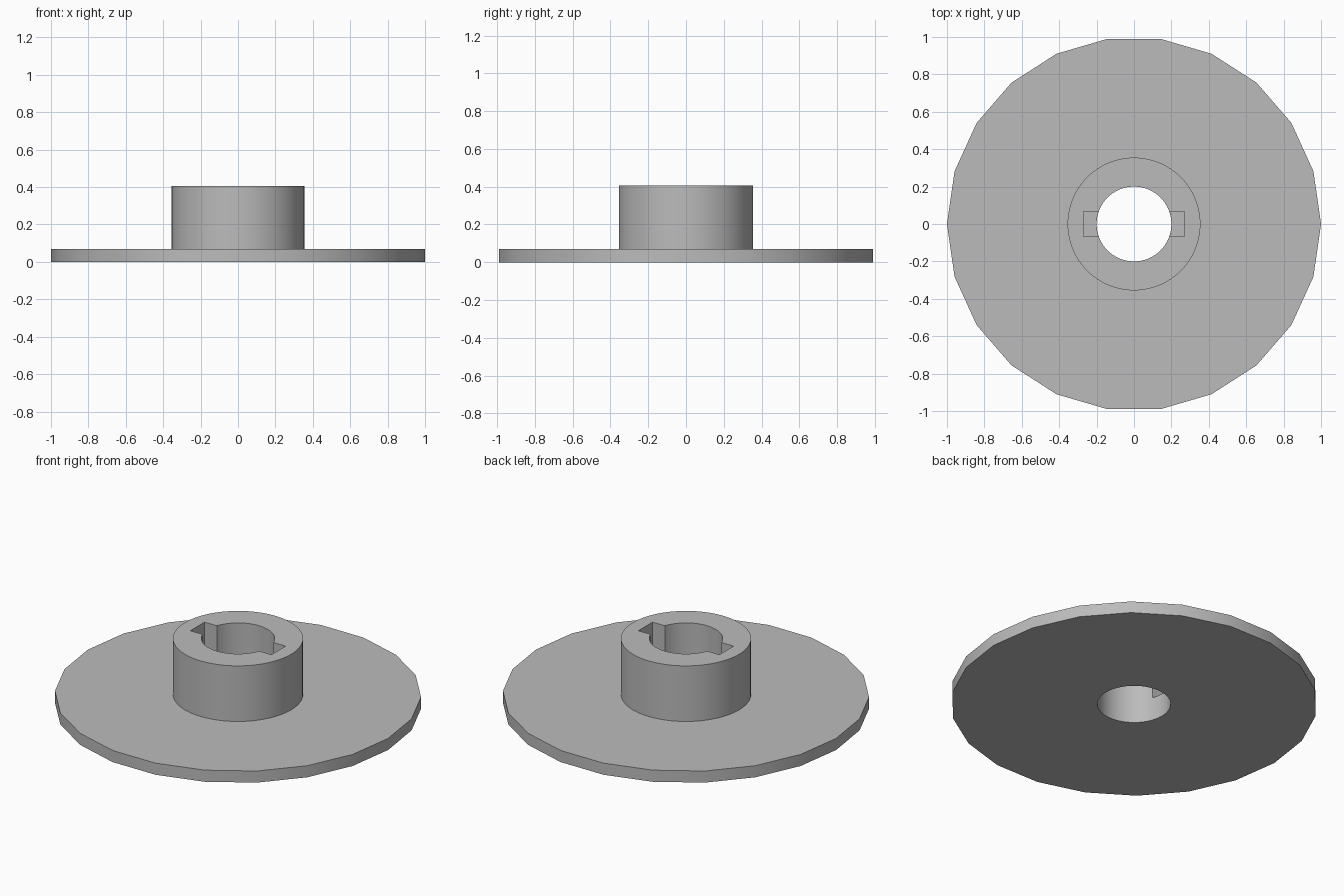
import bpy
import math

FLANGE_TOP = 0.07
HUB_TOP = 0.405
KEY_FLOOR = 0.14

if "Cube" in bpy.data.objects:
    bpy.data.objects.remove(bpy.data.objects["Cube"], do_unlink=True)

steel = bpy.data.materials.new("grey_steel")
steel.use_nodes = True
grey = (0.5, 0.5, 0.5, 1)
steel.diffuse_color = grey
steel.node_tree.nodes["Principled BSDF"].inputs["Base Color"].default_value = grey


def cylinder(name, radius, bottom, top, sides):
    # Turned so that one corner lies on the x axis
    bpy.ops.mesh.primitive_cylinder_add(
        vertices=sides, radius=radius, depth=top - bottom,
        location=(0, 0, (bottom + top) / 2), rotation=(0, 0, math.pi / 2))
    obj = bpy.context.object
    obj.name = name
    bpy.ops.object.transform_apply(location=True, rotation=True, scale=True)
    obj.data.materials.append(steel)
    return obj


def box(name, size, centre):
    bpy.ops.mesh.primitive_cube_add(size=1, location=centre)
    obj = bpy.context.object
    obj.name = name
    obj.scale = size
    bpy.ops.object.transform_apply(location=True, rotation=True, scale=True)
    obj.data.materials.append(steel)
    return obj


def combine(target, tool, operation):
    mod = target.modifiers.new(tool.name, "BOOLEAN")
    mod.operation = operation
    mod.solver = "EXACT"
    mod.object = tool
    bpy.ops.object.select_all(action="DESELECT")
    target.select_set(True)
    bpy.context.view_layer.objects.active = target
    bpy.ops.object.modifier_apply(modifier=mod.name)
    bpy.data.objects.remove(tool, do_unlink=True)


# Wide faceted flange with a round hub standing on it
body = cylinder("flanged_hub", 1.0, 0, FLANGE_TOP, 22)
combine(body, cylinder("hub", 0.355, FLANGE_TOP / 2, HUB_TOP, 96), "UNION")

# Through bore
combine(body, cylinder("bore", 0.2, -0.1, HUB_TOP + 0.1, 96), "DIFFERENCE")

# Two opposite keyways, open at the top and stopping above the flange
key_top = HUB_TOP + 0.1
combine(body, box("keyways", (0.54, 0.135, key_top - KEY_FLOOR),
                  (0, 0, (key_top + KEY_FLOOR) / 2)), "DIFFERENCE")

bpy.ops.object.select_all(action="DESELECT")
body.select_set(True)
bpy.context.view_layer.objects.active = body
bpy.ops.object.shade_smooth_by_angle(angle=math.radians(30))
